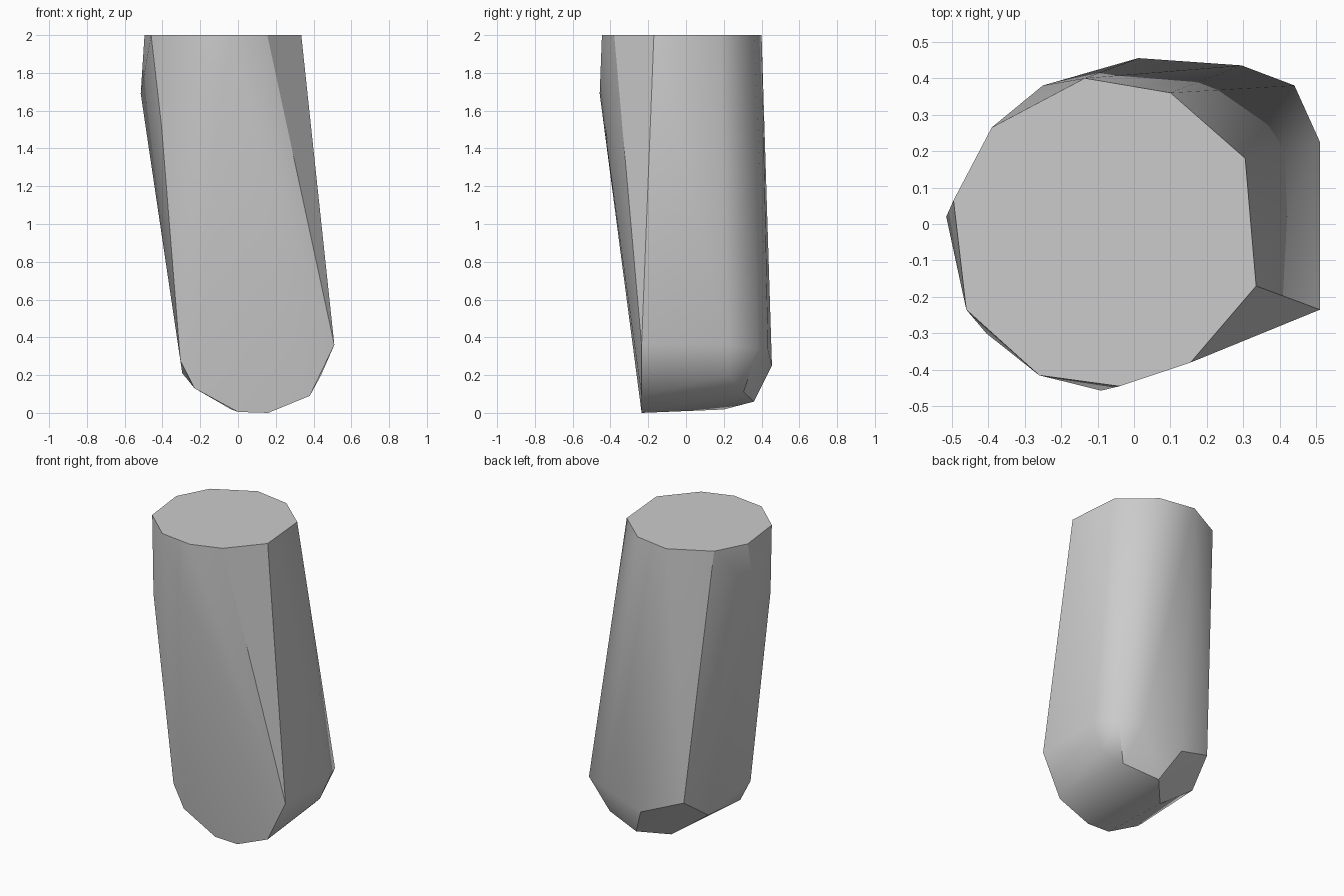
import bpy
import bmesh
from math import radians

# Remove the default object only
default_cube = bpy.data.objects.get("Cube")
if default_cube:
    bpy.data.objects.remove(default_cube, do_unlink=True)


def flat_material(name, colour):
    material = bpy.data.materials.new(name)
    material.use_nodes = True
    material.diffuse_color = colour
    shader = next(n for n in material.node_tree.nodes if n.type == "BSDF_PRINCIPLED")
    shader.inputs["Base Color"].default_value = colour
    return material


def hull_object(name, points, material, sharp_angle):
    """Wrap the corner points in a convex skin, smooth except at hard edges."""
    mesh = bpy.data.meshes.new(name)
    bm = bmesh.new()
    for point in points:
        bm.verts.new(point)
    result = bmesh.ops.convex_hull(bm, input=bm.verts, use_existing_faces=False)
    loose = set(result["geom_interior"]) | set(result["geom_unused"])
    loose_verts = [item for item in loose if isinstance(item, bmesh.types.BMVert)]
    bmesh.ops.delete(bm, geom=loose_verts, context="VERTS")
    # Merge triangles that lie in one plane, such as the flat cap
    bmesh.ops.dissolve_limit(bm, angle_limit=radians(0.5),
                             verts=bm.verts, edges=bm.edges)
    bmesh.ops.recalc_face_normals(bm, faces=bm.faces)
    bm.to_mesh(mesh)
    bm.free()
    mesh.materials.append(material)

    obj = bpy.data.objects.new(name, mesh)
    bpy.context.collection.objects.link(obj)
    bpy.ops.object.select_all(action="DESELECT")
    obj.select_set(True)
    bpy.context.view_layer.objects.active = obj
    bpy.ops.object.shade_smooth_by_angle(angle=sharp_angle)
    return obj


# Flat cap outline (x, y) at full height
HEIGHT = 2.0
cap = [(-.39, .265), (-.135, .4), (.1, .36), (.305, .18), (.335, -.17),
       (.155, -.38), (-.04, -.445), (-.26, -.415), (-.46, -.235), (-.495, .065)]

# Lower rim of the front (x, z), all in one upright plane
FRONT = -.235
front_rim = [(-.305, .275), (-.23, .13), (0, .005), (.16, 0), (.38, .09), (.51, .36)]

# Slight bulge below the cap
shoulder = [(-.515, .02, 1.69), (-.09, -.457, 1.69), (-.405, -.3, 1.52)]

# Widest ring around the back of the lower end
heel = [(.51, .225, .36), (.44, .38, .34), (.295, .435, .33),
        (.012, .455, .25), (-.25, .38, .35)]

# Rounded underside
underside = [(.44, .225, .2), (.34, .305, .11), (.11, .36, .06),
             (-.035, .2, .018), (-.295, .19, .21)]

corners = [(x, y, HEIGHT) for x, y in cap]
corners += [(x, FRONT, z) for x, z in front_rim]
corners += shoulder + heel + underside

grey = flat_material("plain_grey", (.6, .6, .6, 1))
hull_object("leaning_faceted_post", corners, grey, radians(30))
